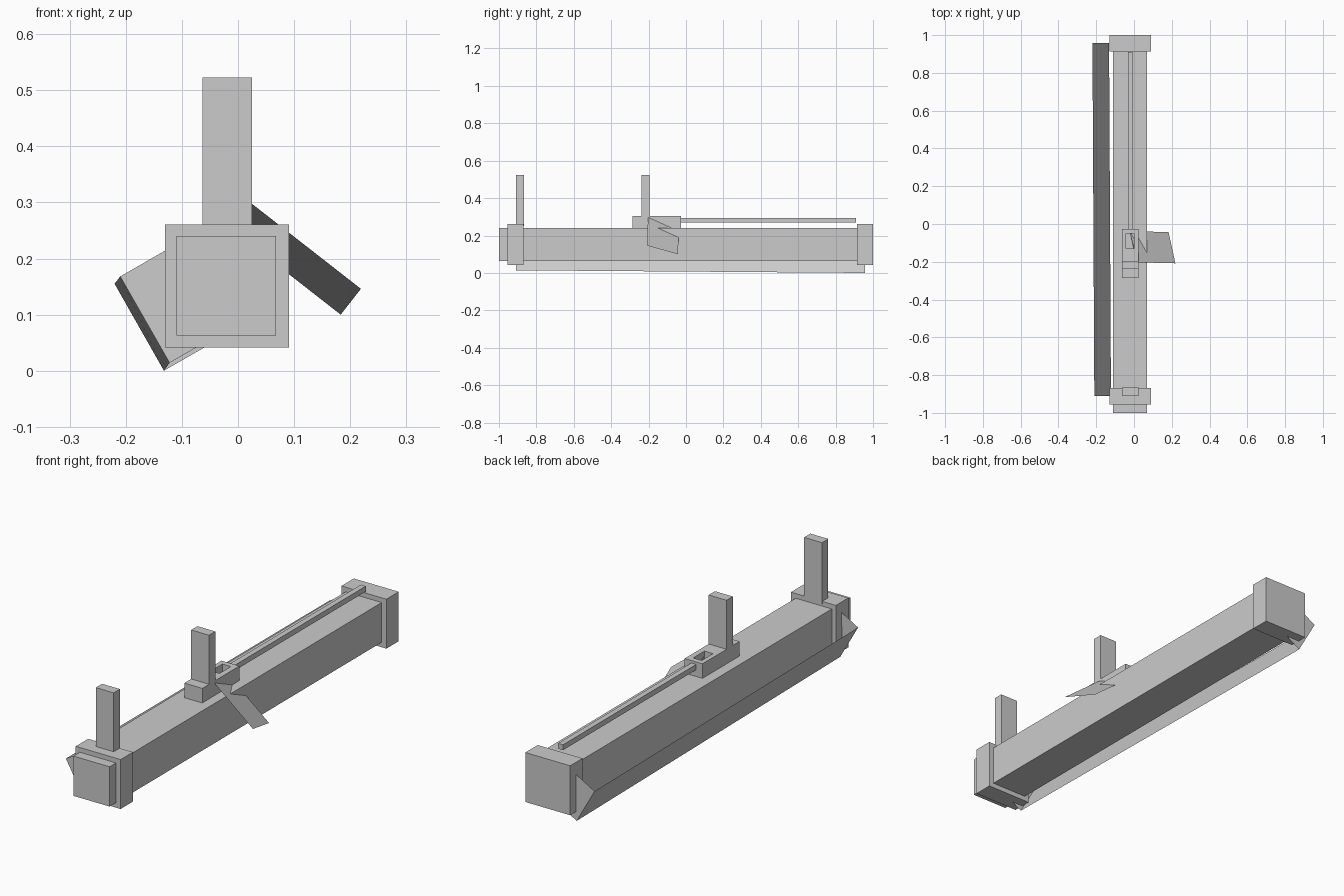
import bpy
from mathutils import Vector

if "Cube" in bpy.data.objects:
    bpy.data.objects.remove(bpy.data.objects["Cube"])


def mesh_object(name, verts, faces):
    mesh = bpy.data.meshes.new(name)
    mesh.from_pydata(verts, [], faces)
    obj = bpy.data.objects.new(name, mesh)
    bpy.context.collection.objects.link(obj)
    return obj


def box(name, x, y, z):
    """Box given as (min, max) on each axis."""
    bpy.ops.mesh.primitive_cube_add(size=1, location=[sum(r) / 2 for r in (x, y, z)])
    obj = bpy.context.object
    obj.name = name
    obj.scale = [r[1] - r[0] for r in (x, y, z)]
    bpy.ops.object.transform_apply(location=True, rotation=False, scale=True)
    return obj


# Long square body and its two end collars
box("body", (-0.11, 0.068), (-1.0, 0.96), (0.063, 0.24))
for name, y in (("front_collar", (-0.955, -0.868)), ("rear_collar", (0.913, 1.0))):
    box(name, (-0.13, 0.091), y, (0.041, 0.261))

# Upright posts
POST_X = (-0.063, 0.025)
box("front_post", POST_X, (-0.91, -0.866), (0.25, 0.523))
box("rear_post", POST_X, (-0.239, -0.195), (0.304, 0.523))

# Saddle block with a rectangular slot in its top
block = box("saddle_block", POST_X, (-0.287, -0.026), (0.24, 0.305))
cutter = box("slot_cutter", (-0.042, 0.0), (-0.13, -0.05), (0.26, 0.35))
cutter.hide_render = True
cutter.hide_set(True)
cut = block.modifiers.new("slot", 'BOOLEAN')
cut.operation = 'DIFFERENCE'
cut.object = cutter

# Thin rod running back from the saddle
box("rod", (-0.032, -0.008), (-0.03, 0.91), (0.27, 0.294))

# Tilted single-sheet lever on the right side
along = Vector((-0.205, 0.005, 0.16))
outer = [Vector((0.219, -0.208, 0.146)), Vector((0.183, -0.043, 0.10))]
mesh_object("side_lever",
            [outer[0], outer[1], outer[1] + along, outer[0] + along],
            [(0, 1, 2, 3)])

# Open tray tilted 30 degrees on the left: a long panel with two end flaps
inward = Vector((0.153, 0.002, 0.088))
front = [Vector((-0.21, -0.91, 0.168)), Vector((-0.122, -0.91, 0.014))]
rear = [Vector((-0.22, 0.957, 0.155)), Vector((-0.132, 0.957, 0.0))]
verts = front + rear + [v + inward for v in front + rear]
mesh_object("side_tray", verts, [(0, 2, 3, 1), (0, 1, 5, 4), (3, 2, 6, 7)])
